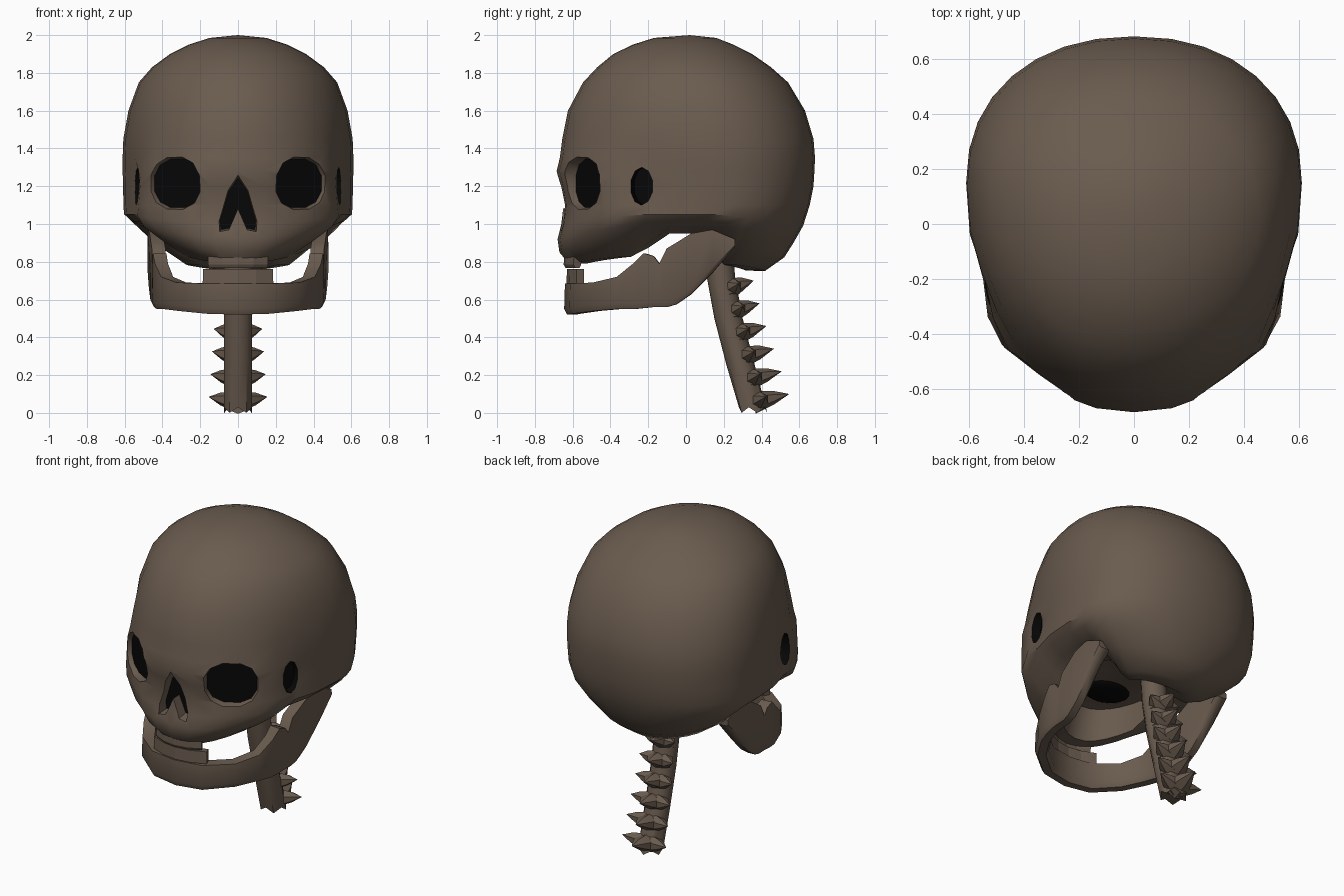
import bpy, bmesh, math
from mathutils import Vector

cube = bpy.data.objects.get("Cube")
if cube:
    bpy.data.objects.remove(cube, do_unlink=True)


def material(name, rgb):
    m = bpy.data.materials.new(name)
    m.use_nodes = True
    m.diffuse_color = (*rgb, 1)
    m.node_tree.nodes["Principled BSDF"].inputs["Base Color"].default_value = (*rgb, 1)
    return m


BONE = material("brown bone", (0.143, 0.105, 0.077))
DARK = material("black hollow", (0.002, 0.002, 0.002))


def finish(name, bm, mats=(BONE, DARK)):
    bmesh.ops.recalc_face_normals(bm, faces=bm.faces)
    mesh = bpy.data.meshes.new(name)
    bm.to_mesh(mesh)
    bm.free()
    ob = bpy.data.objects.new(name, mesh)
    bpy.context.collection.objects.link(ob)
    for m in mats:
        mesh.materials.append(m)
    return ob


def smooth(ob, degrees=40):
    bpy.ops.object.select_all(action="DESELECT")
    ob.select_set(True)
    bpy.context.view_layer.objects.active = ob
    bpy.ops.object.shade_smooth_by_angle(angle=math.radians(degrees))


def bridge(bm, a, b):
    n = len(a)
    for i in range(n):
        bm.faces.new((a[i], a[(i + 1) % n], b[(i + 1) % n], b[i]))


def lerp_table(table, t):
    for (a, va), (b, vb) in zip(table, table[1:]):
        if t <= b:
            return va + (vb - va) * max(0, (t - a) / (b - a))
    return table[-1][1]


# Skull: stacked rings of height, half width, front y, back y, widest y
RINGS = [
    (1.985, .15, -.17, .16, 0), (1.95, .26, -.28, .25, 0),
    (1.9, .36, -.385, .35, .02), (1.83, .455, -.47, .45, .05),
    (1.75, .525, -.545, .54, .08), (1.6, .58, -.625, .63, .12),
    (1.45, .607, -.655, .675, .14), (1.35, .611, -.668, .683, .15),
    (1.28, .611, -.685, .68, .15), (1.2, .608, -.665, .675, .15),
    (1.1, .607, -.648, .655, .15), (1.0, .603, -.66, .62, .13),
    (.92, .56, -.68, .57, .1), (.85, .46, -.67, .52, .08),
    (.79, .32, -.62, .42, .05)]
UNDERSIDE = [(-.7, .79), (-.3, .79), (-.2, .85), (-.08, .92), (.1, .93), (.24, .745), (.6, .76)]
PALATE = [(-.7, .98), (.05, .98), (.2, .75), (.6, .76)]
FRONT_POWER = [(1.3, 2.2), (1.5, 2.05), (2, 2)]
BACK_POWER = [(1.3, 2.2), (1.6, 2.1), (2, 2.05)]
SIDES = 32


def skull_point(ring, angle):
    z, w, yf, yb, c = ring
    s, k = math.sin(angle), math.cos(angle)
    power = 2 / lerp_table(FRONT_POWER if k < 0 else BACK_POWER, z)
    x = math.copysign(abs(s) ** power, s) * w
    y = c + math.copysign(abs(k) ** power, k) * (yb - c if k > 0 else c - yf)
    if z < 1.1:
        low = min(.95, lerp_table(UNDERSIDE, y) + .5 * x * x)
        z = 1.1 - (1.1 - z) / .31 * (1.1 - low)
    # cheekbone swelling and the temple hollow behind it
    bump = math.exp(-((y + .4) / .1) ** 2 - ((z - 1.1) / .18) ** 2)
    dent = math.exp(-((y + .24) / .13) ** 2 - ((z - 1.24) / .2) ** 2)
    return Vector((x * (1 + .1 * bump - .06 * dent), y - .01 * bump * abs(s), z))


def build_skull():
    bm = bmesh.new()
    angles = [math.tau * i / SIDES for i in range(SIDES)]
    rows = [[bm.verts.new(skull_point(r, a)) for a in angles] for r in RINGS]
    # hollow palate inside the lower rim
    for scale, sink in ((.85, 0), (.76, 1)):
        row = []
        for v in rows[len(RINGS) - 1]:
            x, y, z = v.co
            y *= scale
            height = max(z, lerp_table(PALATE, y)) if sink else z
            row.append(bm.verts.new((x * scale, y, height)))
        rows.append(row)
    for a, b in zip(rows, rows[1:]):
        bridge(bm, a, b)
    crown = bm.verts.new((0, .02, 2.0))
    base = bm.verts.new((0, 0, .98))
    for pole, row in ((crown, rows[0]), (base, rows[-1])):
        for i in range(SIDES):
            bm.faces.new((pole, row[i], row[(i + 1) % SIDES]))
    return finish("skull", bm)


def cutter(name, outline, origin, out, near, far, dark_sides=False):
    """Tapered plug; near and far are (distance along out, scale)."""
    bm = bmesh.new()
    out = Vector(out).normalized()
    across = Vector((-out.y, out.x, 0))
    ends = [[bm.verts.new(Vector(origin) + out * d + across * u * s + Vector((0, 0, v * s)))
             for u, v in outline] for d, s in (near, far)]
    bridge(bm, *ends)
    for f in bm.faces:
        f.material_index = int(dark_sides)
    bm.faces.new(ends[0])
    bm.faces.new(ends[1]).material_index = 1
    ob = finish(name, bm)
    ob.hide_render = True
    return ob


def oval(ru, rv, n, power=1.0):
    pts = []
    for i in range(n):
        a = math.tau * (i + .5) / n
        c, s = math.cos(a), math.sin(a)
        pts.append((ru * math.copysign(abs(c) ** power, c), rv * math.copysign(abs(s) ** power, s)))
    return pts


skull = build_skull()
half_nose = [(0, .16), (.055, .08), (.105, -.09), (.1, -.145), (.05, -.135), (0, -.02)]
nose = half_nose + [(-u, v) for u, v in half_nose[-2:0:-1]]
cutters = [cutter("nose_cutter", nose, (0, -.65, 1.1), (0, -1, 0), (.15, 1.1), (-.06, .9))]
for side in (-1, 1):
    cutters.append(cutter("eye_cutter", oval(.165, .145, 12, .85), (side * .335, -.545, 1.215),
                          (side * .5, -.87, 0), (.15, 1.2), (-.04, .91)))
    cutters.append(cutter("temple_cutter", oval(.06, .1, 10), (side * .52, -.23, 1.2),
                          (side, -.35, 0), (.15, 1), (-.03, 1), True))
for c in cutters:
    mod = skull.modifiers.new(c.name, "BOOLEAN")
    mod.operation, mod.solver, mod.object = "DIFFERENCE", "EXACT", c
bpy.context.view_layer.update()
graph = bpy.context.evaluated_depsgraph_get()
carved = bpy.data.meshes.new_from_object(skull.evaluated_get(graph))
skull.modifiers.clear()
skull.data = carved
for c in cutters:
    bpy.data.objects.remove(c, do_unlink=True)
smooth(skull)

# Dark hollow showing through the palate
bm = bmesh.new()
bmesh.ops.create_uvsphere(bm, u_segments=16, v_segments=8, radius=1)
for v in bm.verts:
    v.co = Vector((v.co.x * .15, v.co.y * .12 - .25, v.co.z * .03 + .985))
smooth(finish("palate_hollow", bm, (DARK,)))


def curved_bar(name, half, thickness):
    """Mirrored upright bar through stations of x, y, bottom z, top z."""
    stations = [(-x, y, b, t) for x, y, b, t in half[:0:-1]] + half
    bm = bmesh.new()
    rows = []
    for i, (x, y, b, t) in enumerate(stations):
        p, q = stations[max(i - 1, 0)], stations[min(i + 1, len(stations) - 1)]
        n = Vector((q[1] - p[1], p[0] - q[0], 0)).normalized() * thickness / 2
        edge = min(.03, (t - b) * .2)
        rows.append([bm.verts.new((x + n.x * k, y + n.y * k, z)) for k, z in
                     ((.6, b), (1, b + edge), (.9, t), (-.9, t), (-1, b + edge), (-.6, b))])
    for a, b in zip(rows, rows[1:]):
        bridge(bm, a, b)
    bm.faces.new(rows[0])
    bm.faces.new(rows[-1])
    return finish(name, bm, (BONE,))


# Jaw with its rising rear branches
jaw = [(0, -.605, .52, .685), (.16, -.58, .525, .685), (.3, -.47, .54, .69),
       (.375, -.35, .55, .72), (.405, -.27, .55, .79), (.415, -.22, .555, .845),
       (.417, -.17, .56, .83), (.418, -.14, .56, .79), (.42, -.1, .56, .87),
       (.425, -.05, .575, .9), (.432, .03, .63, .95),
       (.44, .14, .74, .97), (.44, .26, .88, .92)]
smooth(curved_bar("jaw", jaw, .08))

# Tooth rows
for name, reach, low, high, front in (("lower_teeth", .178, .67, .762, -.61),
                                      ("upper_teeth", .15, .768, .85, -.625)):
    curved_bar(name, [(reach * k, front + .05 * k * k, low, high) for k in (0, .5, 1)], .045)

# Neck column
SPINE = [(.0, .355), (.25, .29), (.5, .225), (.72, .185), (.9, .17)]
bm = bmesh.new()
rows = []
for z, y in SPINE:
    rows.append([bm.verts.new((u, y + v, z + (.03 * (i % 2) if z == 0 else 0)))
                 for i, (u, v) in enumerate(oval(.077, .075, 10))])
for a, b in zip(rows, rows[1:]):
    bridge(bm, a, b)
bm.faces.new(rows[0])
bm.faces.new(rows[-1])
smooth(finish("neck_column", bm, (BONE,)))


def spike(bm, base, tip, wide, tall):
    base, tip = Vector(base), Vector(tip)
    side = (tip - base).cross(Vector((0, 0, 1))).normalized()
    ring = [bm.verts.new(base + side * u + Vector((0, 0, v))) for u, v in oval(wide, tall, 6)]
    mid = [bm.verts.new(v.co.lerp(tip, .55) + (v.co - base) * .15) for v in ring]
    bridge(bm, ring, mid)
    end = bm.verts.new(tip)
    for i in range(6):
        bm.faces.new((mid[i], mid[(i + 1) % 6], end))
    bm.faces.new(ring)


# Vertebra spines: one pointing back and one to each side
bm = bmesh.new()
for i in range(6):
    z = .67 - .12 * i
    y = lerp_table(SPINE, z)
    grow = .105 + .009 * i
    spike(bm, (0, y + .03, z - .015), (0, y + .06 + grow, z + .03), .085, .06)
    for s in (-1, 1):
        spike(bm, (s * .02, y + .045, z - .01), (s * (grow + .006), y + .085, z + .015), .06, .055)
smooth(finish("vertebra_spines", bm, (BONE,)), 30)
